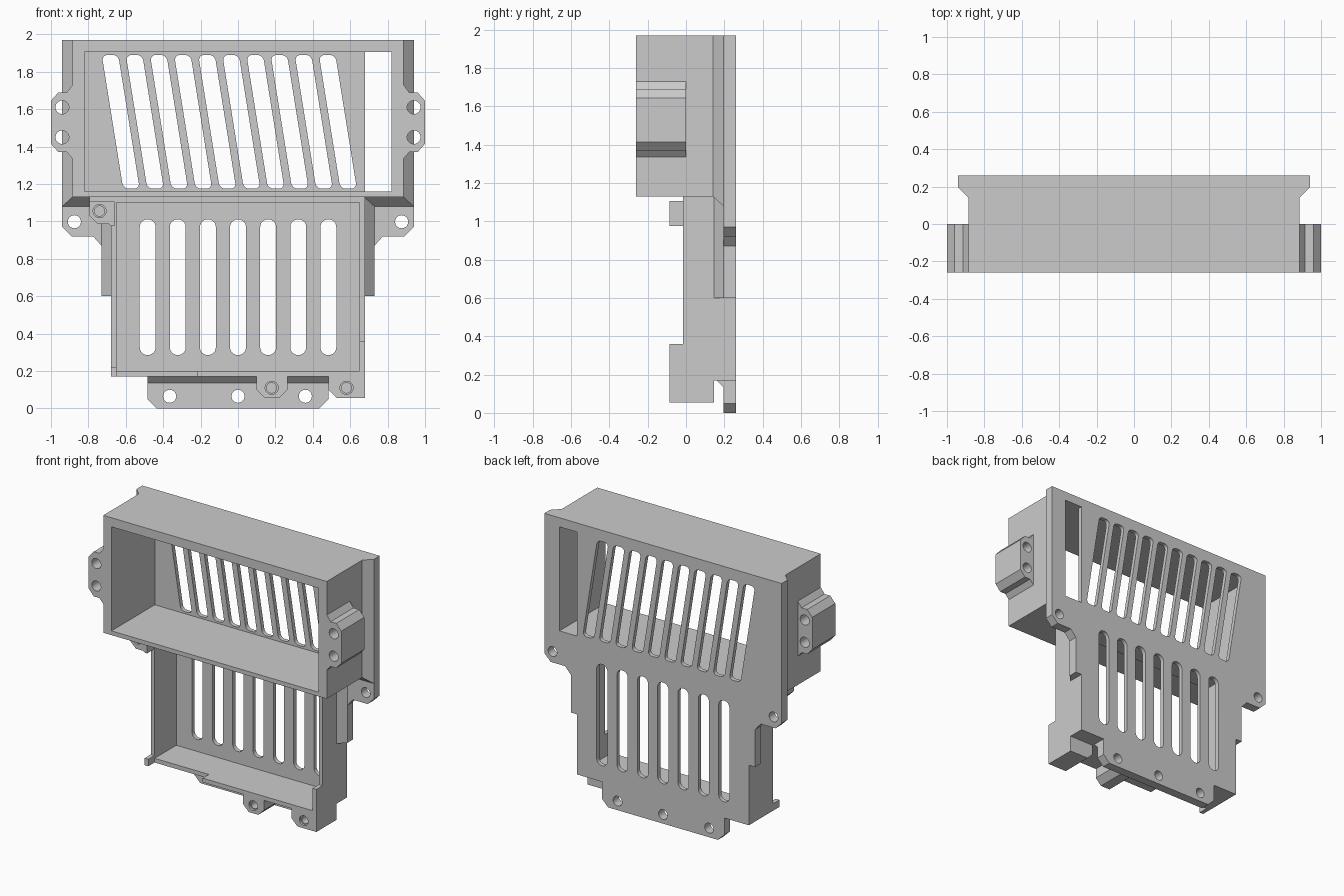
import bpy, bmesh
from math import cos, sin, pi

if "Cube" in bpy.data.objects:
    bpy.data.objects.remove(bpy.data.objects["Cube"])


def loft(name, pairs):
    """Closed solids, each given as ((outline, y), (outline, y)) with x,z outlines."""
    bm = bmesh.new()
    for (a, ya), (b, yb) in pairs:
        va = [bm.verts.new((x, ya, z)) for x, z in a]
        vb = [bm.verts.new((x, yb, z)) for x, z in b]
        n = len(va)
        bm.faces.new(va)
        bm.faces.new(vb[::-1])
        for i in range(n):
            bm.faces.new((va[i], vb[i], vb[(i + 1) % n], va[(i + 1) % n]))
    bmesh.ops.recalc_face_normals(bm, faces=bm.faces)
    me = bpy.data.meshes.new(name)
    bm.to_mesh(me)
    bm.free()
    ob = bpy.data.objects.new(name, me)
    bpy.context.collection.objects.link(ob)
    ob.hide_render = True
    return ob


def prism(name, outlines, y0, y1):
    return loft(name, [((o, y0), (o, y1)) for o in outlines])


def rect(x0, x1, z0, z1):
    return [(x0, z0), (x1, z0), (x1, z1), (x0, z1)]


def mirror(o):
    return [(-x, z) for x, z in o]


def circle(x, z, r, n=24):
    return [(x + r * cos(2 * pi * i / n), z + r * sin(2 * pi * i / n)) for i in range(n)]


def slot(cx, cz, w, h, r, shear=0.0):
    pts = []
    for k, (sx, sz) in enumerate([(1, 1), (-1, 1), (-1, -1), (1, -1)]):
        for i in range(7):
            a = (k + i / 6) * pi / 2
            z = sz * (h / 2 - r) + r * sin(a)
            pts.append((cx + sx * (w / 2 - r) + r * cos(a) + shear * z, cz + z))
    return pts


# Main housing block
housing = prism("vented_housing", [rect(-.885, .885, 1.13, 1.97)], -.26, .25)
housing.hide_render = False

# Back plate with ears, side ribs and bottom mounting flange
half = [(.94, 1.97), (.94, .97), (.89, .92), (.775, .92), (.73, .87), (.73, .6),
        (.68, .6), (.68, .17), (.485, .17), (.485, .05), (.435, 0)]
plate = half + mirror(half)[::-1]

# Side ear with two screw holes
ear = [(.86, 1.73), (.885, 1.73), (.915, 1.69), (.96, 1.69), (1, 1.645), (1, 1.415),
       (.96, 1.37), (.915, 1.37), (.885, 1.335), (.86, 1.335)]

# Screw bosses along the lower edge and at the upper left
boss_a = [(.10, .185), (.10, .10), (.145, .055), (.22, .055), (.265, .10), (.265, .185)]
boss_b = [(.485, .185), (.485, .10), (.53, .055), (.68, .055), (.68, .185)]
tab = [(-.66, 1.105), (-.795, 1.105), (-.795, 1.03), (-.75, .985), (-.69, .985), (-.68, .975), (-.66, .975)]
tab_back = [(-.66, 1.14), (-.795, 1.14)] + tab[2:]

solids = [
    prism("lower_box", [rect(-.68, .68, .17, 1.145)], -.015, .25),
    prism("back_plate", [plate], .195, .26),
    loft("upper_flange_chamfer", [((rect(-.885, .885, 1.13, 1.97), .14),
                                   (rect(-.94, .94, 1.08, 1.97), .195))]),
    loft("side_rib_chamfer", [((rect(-.68, .68, .6, 1.14), .145),
                               (rect(-.73, .73, .6, 1.14), .195))]),
    loft("bottom_flange_chamfer", [((rect(-.485, .485, .17, .185), .16),
                                    (rect(-.485, .485, .135, .185), .195))]),
    prism("side_ears", [ear, mirror(ear)], -.26, 0),
    prism("lower_bosses", [boss_a, boss_b], -.085, .145),
    prism("upper_tab_front", [tab], -.085, -.015),
    prism("upper_tab_back", [tab_back], -.015, .15),
    # Raised front lip along the floor, right wall and left corner
    prism("floor_lip", [rect(-.22, .68, .17, .2)], -.085, .02),
    prism("wall_lip", [rect(.65, .68, .17, .36), rect(-.68, -.65, .17, .22)], -.085, .02),
]

# Cavities, vents and holes
boss_holes = [(.18, .11), (.58, .11), (-.74, 1.055)]
ear_holes = [(s * .94, z) for s in (-1, 1) for z in (1.45, 1.61)]
plate_holes = [(-.365, .065), (0, .065), (.36, .065), (-.875, .998), (.875, .998)]
cutters = [
    prism("cavities", [rect(-.82, .82, 1.16, 1.905), rect(-.65, .65, .2, 1.10)], -.4, .23),
    prism("side_window", [rect(.68, .82, 1.16, 1.905)], .15, .3),
    prism("slanted_vents", [slot(-.627 + .129 * i, 1.532, .088, .715, .03, -.16)
                            for i in range(10)], .2, .3),
    prism("straight_vents", [slot(.161 * i, .648, .085, .725, .041)
                             for i in range(-3, 4)], .2, .3),
    prism("plate_holes", [circle(x, z, .035) for x, z in plate_holes], .15, .3),
    prism("ear_holes", [circle(x, z, .036) for x, z in ear_holes], -.3, .05),
    prism("boss_counterbores", [circle(x, z, .035) for x, z in boss_holes], -.1, -.07),
    prism("boss_holes", [circle(x, z, .027) for x, z in boss_holes], -.1, .08),
]

for op, group in (("UNION", solids), ("DIFFERENCE", cutters)):
    for ob in group:
        m = housing.modifiers.new(ob.name, "BOOLEAN")
        m.operation, m.solver, m.object = op, "EXACT", ob

# Bake the booleans and drop the helpers
bpy.context.view_layer.update()
baked = bpy.data.meshes.new_from_object(
    housing.evaluated_get(bpy.context.evaluated_depsgraph_get()))
housing.modifiers.clear()
housing.data = baked
for ob in solids + cutters:
    bpy.data.objects.remove(ob)

bpy.context.view_layer.objects.active = housing
housing.select_set(True)
bpy.ops.object.shade_smooth_by_angle(angle=pi / 9)
